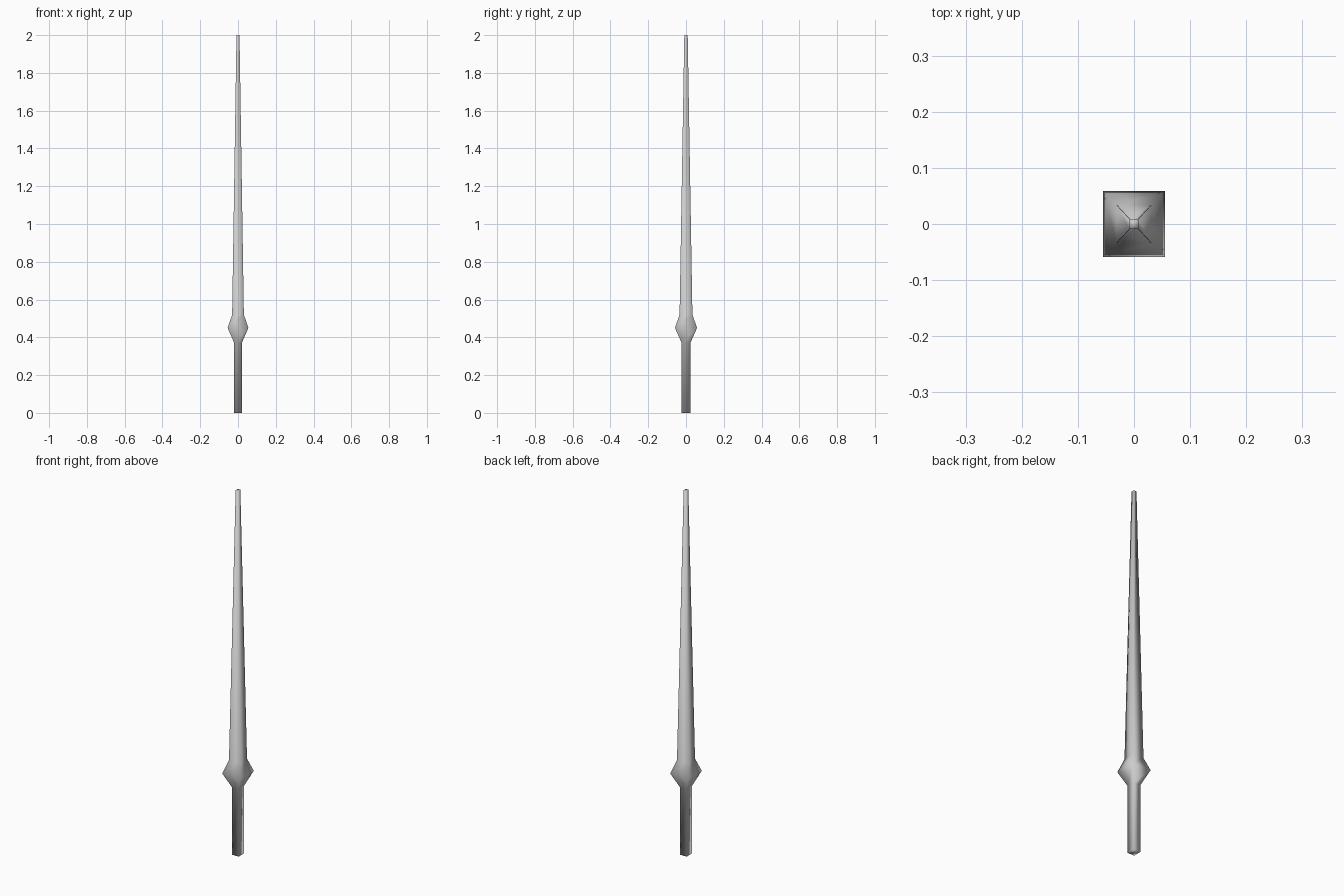
import bpy, bmesh

if "Cube" in bpy.data.objects:
    bpy.data.objects.remove(bpy.data.objects["Cube"])

# Square profile up the spike: (z, half width x, half width y)
PROFILE = [
    (0.00, 0.020, 0.023),   # handle bottom
    (0.37, 0.020, 0.023),   # handle top
    (0.45, 0.055, 0.0585),  # collar bulge
    (0.52, 0.031, 0.034),   # blade base
    (2.00, 0.008, 0.009),   # blunt tip
]


def square_loft(name, profile):
    bm = bmesh.new()
    rings = [[bm.verts.new((sx * hx, sy * hy, z))
              for sx, sy in ((-1, -1), (1, -1), (1, 1), (-1, 1))]
             for z, hx, hy in profile]
    for low, high in zip(rings, rings[1:]):
        for i in range(4):
            j = (i + 1) % 4
            bm.faces.new((low[i], low[j], high[j], high[i]))
    bm.faces.new(rings[0][::-1])
    bm.faces.new(rings[-1])
    for f in bm.faces:
        f.smooth = True
    mesh = bpy.data.meshes.new(name)
    bm.to_mesh(mesh)
    bm.free()
    obj = bpy.data.objects.new(name, mesh)
    bpy.context.collection.objects.link(obj)
    return obj


# One continuous piece: handle, collar and tapering blade
square_loft("tapered_spike", PROFILE)
